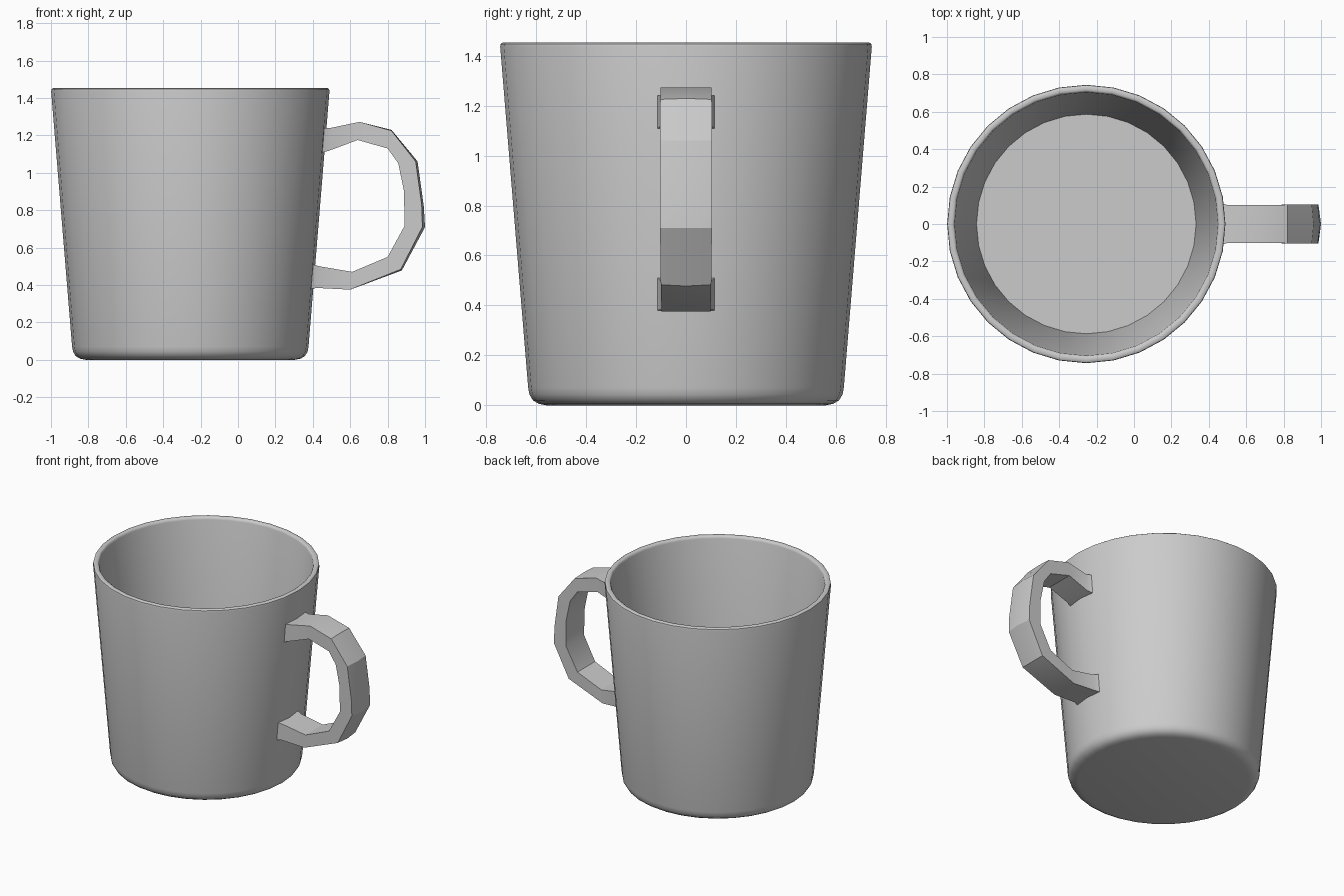
import bpy, bmesh, math

if "Cube" in bpy.data.objects:
    bpy.data.objects.remove(bpy.data.objects["Cube"])

CX = -0.255      # mug axis
SIDES = 32


def make_object(name, bm, angle):
    bmesh.ops.recalc_face_normals(bm, faces=bm.faces)
    mesh = bpy.data.meshes.new(name)
    bm.to_mesh(mesh)
    bm.free()
    obj = bpy.data.objects.new(name, mesh)
    bpy.context.collection.objects.link(obj)
    bpy.ops.object.select_all(action='DESELECT')
    obj.select_set(True)
    bpy.context.view_layer.objects.active = obj
    bpy.ops.object.shade_smooth_by_angle(angle=math.radians(angle))
    return obj


def wall_radius(z):
    return 0.632 + 0.113 * (z - 0.07) / 1.37


# Mug body: outer wall, rounded foot and rim, inner wall and floor
profile = [(0.56, 0.0), (0.59, 0.006), (0.613, 0.02), (0.627, 0.043), (0.632, 0.07),
           (0.744, 1.435), (0.742, 1.447), (0.735, 1.452),
           (0.715, 1.452), (0.708, 1.447), (0.704, 1.435), (0.587, 0.045)]
bm = bmesh.new()
rings = []
for r, z in profile:
    rings.append([bm.verts.new((CX + r * math.cos(2 * math.pi * i / SIDES),
                                r * math.sin(2 * math.pi * i / SIDES), z))
                  for i in range(SIDES)])
for a, b in zip(rings, rings[1:]):
    for i in range(SIDES):
        j = (i + 1) % SIDES
        bm.faces.new((a[i], a[j], b[j], b[i]))
bm.faces.new(rings[0])
bm.faces.new(rings[-1])
make_object("mug_body", bm, 40)

# Handle: rings of (outer x, outer z, inner x, inner z, half width, crown)
sections = [
    (0.497, 1.24, 0.487, 1.118, 0.102, 0.0),
    (0.65, 1.272, 0.64, 1.175, 0.102, 0.0),
    (0.82, 1.225, 0.80, 1.13, 0.103, 0.004),
    (0.95, 1.06, 0.857, 1.05, 0.105, 0.010),
    (0.982, 0.83, 0.888, 0.90, 0.105, 0.014),
    (0.986, 0.71, 0.89, 0.715, 0.104, 0.014),
    (0.87, 0.483, 0.80, 0.55, 0.101, 0.008),
    (0.60, 0.375, 0.61, 0.47, 0.098, 0.0),
    (0.425, 0.384, 0.435, 0.50, 0.102, 0.0),
]


def root(z_out, z_in):
    # Flared end that meets the curved wall
    def x(z):
        return CX + math.sqrt(wall_radius(z) ** 2 - 0.115 ** 2) - 0.003
    return (x(z_out), z_out, x(z_in), z_in, 0.115, 0.0)


sections = [root(1.24, 1.108)] + sections + [root(0.38, 0.51)]
bm = bmesh.new()
rings = []
for ox, oz, ix, iz, w, crown in sections:
    length = math.hypot(ox - ix, oz - iz)
    dx, dz = (ox - ix) / length * crown, (oz - iz) / length * crown
    points = [(ox, -w, oz), (ox + dx, 0, oz + dz), (ox, w, oz), (ix, w, iz), (ix, -w, iz)]
    rings.append([bm.verts.new(p) for p in points])
for a, b in zip(rings, rings[1:]):
    for i in range(5):
        j = (i + 1) % 5
        bm.faces.new((a[i], a[j], b[j], b[i]))
bm.faces.new(rings[0])
bm.faces.new(rings[-1])
make_object("handle", bm, 30)
